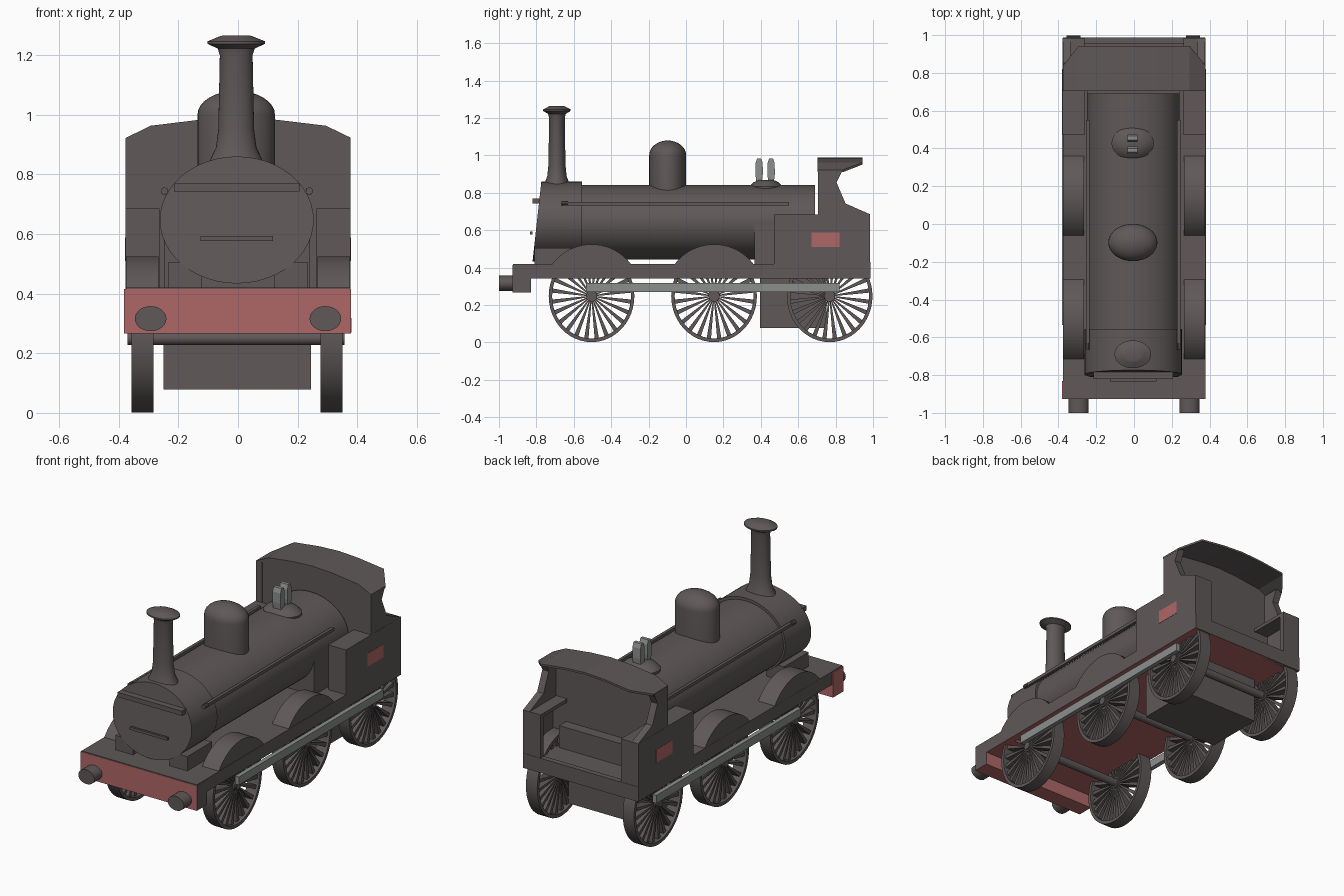
import bpy, bmesh, math
from mathutils import Vector

if "Cube" in bpy.data.objects:
    bpy.data.objects.remove(bpy.data.objects["Cube"])

CX = -0.004   # running gear and boiler centre line


def material(name, r, g, b):
    m = bpy.data.materials.new(name)
    m.diffuse_color = (r, g, b, 1)
    m.use_nodes = True
    m.node_tree.nodes["Principled BSDF"].inputs["Base Color"].default_value = m.diffuse_color
    return m


GREY = material("dark_grey", 0.115, 0.098, 0.098)
RED = material("faded_red", 0.43, 0.135, 0.135)
STEEL = material("light_steel", 0.26, 0.275, 0.265)


def finish(name, bm, mat=GREY, smooth=False):
    bmesh.ops.recalc_face_normals(bm, faces=bm.faces)
    me = bpy.data.meshes.new(name)
    bm.to_mesh(me)
    bm.free()
    me.materials.append(mat)
    ob = bpy.data.objects.new(name, me)
    bpy.context.collection.objects.link(ob)
    if smooth:
        bpy.ops.object.select_all(action='DESELECT')
        ob.select_set(True)
        bpy.context.view_layer.objects.active = ob
        bpy.ops.object.shade_smooth_by_angle(angle=math.radians(35))
    return ob


def paint(ob, mat, rule):
    """Give a second colour to the faces whose normal fits the rule."""
    ob.data.materials.append(mat)
    for p in ob.data.polygons:
        if rule(p.normal):
            p.material_index = 1


def prism(bm, a, b):
    """Solid between two matching outlines."""
    va, vb = [bm.verts.new(p) for p in a], [bm.verts.new(p) for p in b]
    bm.faces.new(va)
    bm.faces.new(vb)
    n = len(a)
    for i in range(n):
        j = (i + 1) % n
        bm.faces.new((va[i], va[j], vb[j], vb[i]))


def box(name, x0, x1, y0, y1, z0, z1, mat=GREY):
    bm = bmesh.new()
    prism(bm, [(x0, y0, z0), (x1, y0, z0), (x1, y1, z0), (x0, y1, z0)],
          [(x0, y0, z1), (x1, y0, z1), (x1, y1, z1), (x0, y1, z1)])
    return finish(name, bm, mat)


def side_profile(name, pts, x0, x1, mat=GREY, smooth=False):
    bm = bmesh.new()
    prism(bm, [(x0, y, z) for y, z in pts], [(x1, y, z) for y, z in pts])
    return finish(name, bm, mat, smooth)


def barrel(name, cx, cz, rx, rz, y0, y1, shear=0.0, mat=GREY, n=48):
    """Oval cylinder along y; shear slants the front end."""
    ring = [(cx + rx * math.cos(2 * math.pi * i / n), cz + rz * math.sin(2 * math.pi * i / n))
            for i in range(n)]
    bm = bmesh.new()
    prism(bm, [(x, y0 + shear * (z - cz), z) for x, z in ring], [(x, y1, z) for x, z in ring])
    return finish(name, bm, mat, True)


def turned(name, prof, cx, cy, sy, mat=GREY, n=32):
    """Upright turned shape, narrowed along y by sy."""
    bm = bmesh.new()
    rings = []
    for r, z in prof:
        rings.append([bm.verts.new((cx + r * math.cos(2 * math.pi * i / n),
                                    cy + sy * r * math.sin(2 * math.pi * i / n), z)) for i in range(n)])
    for a, b in zip(rings, rings[1:]):
        for i in range(n):
            j = (i + 1) % n
            bm.faces.new((a[i], a[j], b[j], b[i]))
    bm.faces.new(rings[0])
    bm.faces.new(rings[-1])
    return finish(name, bm, mat, True)


def wheel(name, x, cy, cz=0.248, ry=0.229, rz=0.246, n=48, spokes=24):
    bm = bmesh.new()
    # rim with rectangular section
    sec = [(-0.037, 1.0), (0.037, 1.0), (0.037, 0.92), (-0.037, 0.92)]
    rings = []
    for i in range(n):
        a = 2 * math.pi * i / n
        rings.append([bm.verts.new((x + dx, cy + ry * k * math.cos(a), cz + rz * k * math.sin(a)))
                      for dx, k in sec])
    for i in range(n):
        a, b = rings[i], rings[(i + 1) % n]
        for k in range(4):
            l = (k + 1) % 4
            bm.faces.new((a[k], a[l], b[l], b[k]))
    # hub
    hub = [(cy + 0.03 * math.cos(i * math.pi / 8), cz + 0.03 * math.sin(i * math.pi / 8)) for i in range(16)]
    prism(bm, [(x - 0.037, y, z) for y, z in hub], [(x + 0.037, y, z) for y, z in hub])
    # wedge spokes widening towards the rim
    for i in range(spokes):
        a = 2 * math.pi * (i + 0.5) / spokes
        d, t = Vector((0, math.cos(a), math.sin(a))), Vector((0, -math.sin(a), math.cos(a)))
        ends = []
        for k, w, h in ((0.09, 0.003, 0.028), (0.94, 0.0115, 0.022)):
            c = Vector((x, cy + d.y * ry * k, cz + d.z * rz * k))
            e = Vector((h, 0, 0))
            ends.append([c - e - t * w, c + e - t * w, c + e + t * w, c - e + t * w])
        prism(bm, *ends)
    finish(name, bm, GREY, True)


# Footplate and buffer beam
deck = box("footplate", -0.376, 0.378, -0.925, 0.985, 0.343, 0.42)
paint(deck, RED, lambda n: n.z < -0.5)
beam = box("buffer_beam", -0.382, 0.379, -0.927, -0.83, 0.267, 0.415, RED)
paint(beam, GREY, lambda n: n.x > 0.5)

# Boiler, smokebox and firebox
barrel("boiler", CX, 0.643, 0.246, 0.2, -0.56, 0.69)
barrel("smokebox", CX, 0.647, 0.258, 0.213, -0.797, -0.555, 0.11)
box("firebox", CX - 0.245, CX + 0.245, 0.365, 0.71, 0.40, 0.645)
box("upper_front_strap", CX - 0.211, CX + 0.211, -0.82, -0.775, 0.742, 0.77)
box("lower_front_strap", CX - 0.122, CX + 0.122, -0.833, -0.82, 0.577, 0.593)
box("ashpan", -0.25, 0.245, 0.395, 0.75, 0.078, 0.38)

# Chimney, dome and safety valves
turned("chimney", [(0.1, 0.81), (0.085, 0.855), (0.068, 0.89), (0.06, 0.95), (0.055, 1.2), (0.062, 1.222),
                   (0.097, 1.238), (0.097, 1.246), (0.055, 1.263), (0.048, 1.265)], CX - 0.002, -0.69, 0.76)
turned("dome", [(0.13, 0.78), (0.13, 1.0)] +
       [(0.13 * math.cos(a * math.pi / 16), 1.0 + 0.08 * math.sin(a * math.pi / 16)) for a in range(1, 8)] +
       [(0.003, 1.08)], CX - 0.002, -0.098, 0.76)
turned("valve_base", [(0.11, 0.81), (0.112, 0.835), (0.09, 0.855), (0.05, 0.87)], CX - 0.003, 0.428, 0.77)
for i, y in enumerate((0.391, 0.455)):
    column = [(y - 0.014, 0.85), (y + 0.014, 0.85), (y + 0.02, 0.9), (y + 0.019, 0.96), (y + 0.01, 0.985),
              (y - 0.01, 0.985), (y - 0.019, 0.96), (y - 0.02, 0.9)]
    side_profile("safety_valve_%d" % (i + 1), column, CX - 0.03, CX + 0.022, STEEL)

# Wheels and axles
WHEEL_Y = (-0.505, 0.15, 0.768)
for i, y in enumerate(WHEEL_Y):
    for s, side in ((-1, "left"), (1, "right")):
        wheel("%s_wheel_%d" % (side, i + 1), CX + s * 0.317, y)
    ring = [(y + 0.023 * math.cos(a * math.pi / 8), 0.25 + 0.023 * math.sin(a * math.pi / 8)) for a in range(16)]
    side_profile("axle_%d" % (i + 1), ring, CX - 0.366, CX + 0.362, GREY, True)

for s, side in ((-1, "left"), (1, "right")):
    def span(a, b):
        return sorted((s * a, s * b))
    # Coupling rod
    box(side + "_coupling_rod", *span(0.354, 0.38), -0.535, 0.82, 0.27, 0.318, STEEL)
    # Splashers over the front two axles
    half = math.asin(0.21 / 0.2625)
    for i, y in enumerate(WHEEL_Y[:2]):
        arc = [(y + 0.2625 * math.sin(half * k / 9), 0.2625 + 0.2625 * math.cos(half * k / 9))
               for k in range(-9, 10)]
        side_profile("%s_splasher_%d" % (side, i + 1), arc, *span(0.266, 0.375), GREY, True)
    # Handrail
    box(side + "_handrail", *sorted((CX + s * 0.232, CX + s * 0.25)), -0.655, 0.55, 0.733, 0.752)
    barrel(side + "_lamp_knob", CX + s * 0.243, 0.744, 0.012, 0.012, -0.665, -0.63, n=10)
    # Buffer
    barrel(side + "_buffer", s * 0.293, 0.316, 0.053, 0.042, -1.0, -0.92, n=24)
    # Smokebox saddle block
    box(side + "_saddle", *span(0.12, 0.235), -0.81, -0.58, 0.41, 0.505)
    # Side tank: solid in front, open to the cab behind
    box(side + "_tank", *span(0.263, 0.378), 0.47, 0.735, 0.345, 0.685)
    box(side + "_cab_lower_side", *span(0.355, 0.378), 0.73, 0.985, 0.343, 0.685)
    box(side + "_cab_post", *span(0.263, 0.378), 0.955, 0.985, 0.343, 0.685)
    box(side + "_cab_ledge", *span(0.263, 0.378), 0.73, 0.985, 0.665, 0.685)
    # Upper cab side and red plate
    side_profile(side + "_cab_side", [(0.705, 0.68), (0.985, 0.685), (0.853, 0.743), (0.805, 0.855),
                                      (0.837, 0.922), (0.705, 0.922)], *span(0.335, 0.377))
    box(side + "_red_plate", *span(0.377, 0.3795), 0.67, 0.82, 0.51, 0.588, RED)

# Cab front wall, arched roof, rear plate and footwell shelf
ARCH = [(-0.375, 0.923), (-0.293, 0.963), (-0.13, 0.983), (0, 0.99), (0.13, 0.983), (0.295, 0.963), (0.378, 0.923)]
wall = [(-0.375, 0.42)] + [(x, z - 0.004) for x, z in ARCH] + [(0.378, 0.42)]
bm = bmesh.new()
prism(bm, [(x, 0.706, z) for x, z in wall], [(x, 0.735, z) for x, z in wall])
finish("cab_front", bm)
bm = bmesh.new()
for (xa, za), (xb, zb) in zip(ARCH, ARCH[1:]):
    ya, yb = (0.84 if abs(x) > 0.35 else 0.943 for x in (xa, xb))
    top = [(xa, 0.704, za), (xb, 0.704, zb), (xb, yb, zb), (xa, ya, za)]
    prism(bm, top, [(x, y, z - 0.012) for x, y, z in top])
finish("cab_roof", bm)
box("cab_back_plate", -0.377, 0.377, 0.955, 0.987, 0.343, 0.43)
box("cab_shelf", -0.27, 0.27, 0.73, 0.80, 0.41, 0.55)
